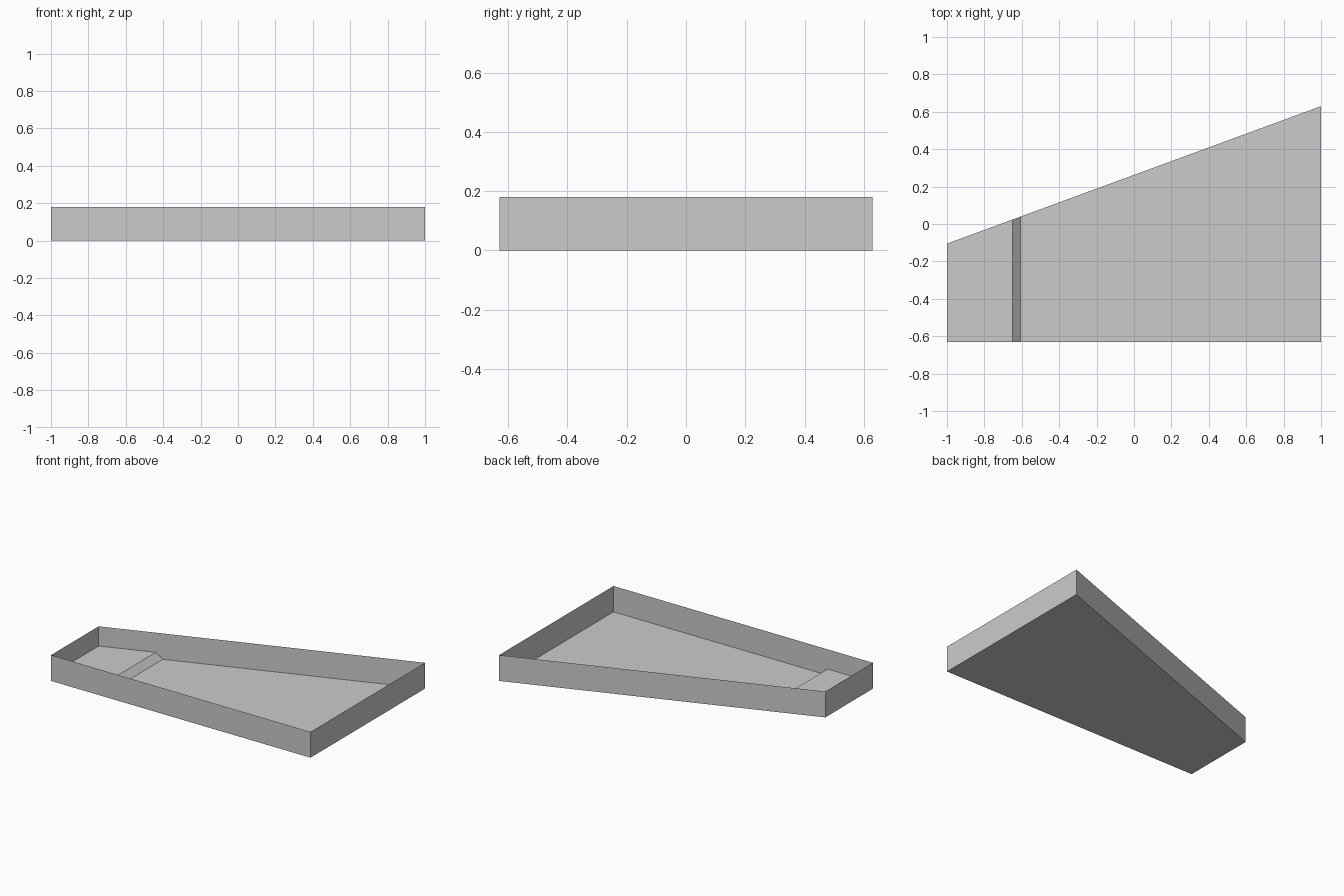
import bpy, bmesh

if "Cube" in bpy.data.objects:
    bpy.data.objects.remove(bpy.data.objects["Cube"])

HEIGHT, STEP = 0.18, 0.043
FRONT, LEFT_BACK, RIGHT_BACK = -0.63, -0.105, 0.63


def back_y(x):
    # y of the slanted back wall at a given x
    return LEFT_BACK + (RIGHT_BACK - LEFT_BACK) * (x + 1) / 2


def add_object(name, bm):
    mesh = bpy.data.meshes.new(name)
    bm.to_mesh(mesh)
    bm.free()
    obj = bpy.data.objects.new(name, mesh)
    bpy.context.collection.objects.link(obj)
    return obj


# Open tray: flat base with thin upright walls
bm = bmesh.new()
outline = [(-1, FRONT), (1, FRONT), (1, back_y(1)), (-1, back_y(-1))]
low = [bm.verts.new((x, y, 0)) for x, y in outline]
high = [bm.verts.new((x, y, HEIGHT)) for x, y in outline]
bm.faces.new(low[::-1])
for i in range(4):
    j = (i + 1) % 4
    bm.faces.new((low[i], low[j], high[j], high[i]))
add_object("tray_shell", bm)

# Raised floor at the narrow end with a sloped edge down to the base
bm = bmesh.new()
profile = [(-1, STEP), (-0.65, STEP), (-0.607, 0)]
front = [bm.verts.new((x, FRONT, z)) for x, z in profile]
back = [bm.verts.new((x, back_y(x), z)) for x, z in profile]
for i in range(len(profile) - 1):
    bm.faces.new((front[i], front[i + 1], back[i + 1], back[i]))
add_object("raised_floor", bm)
